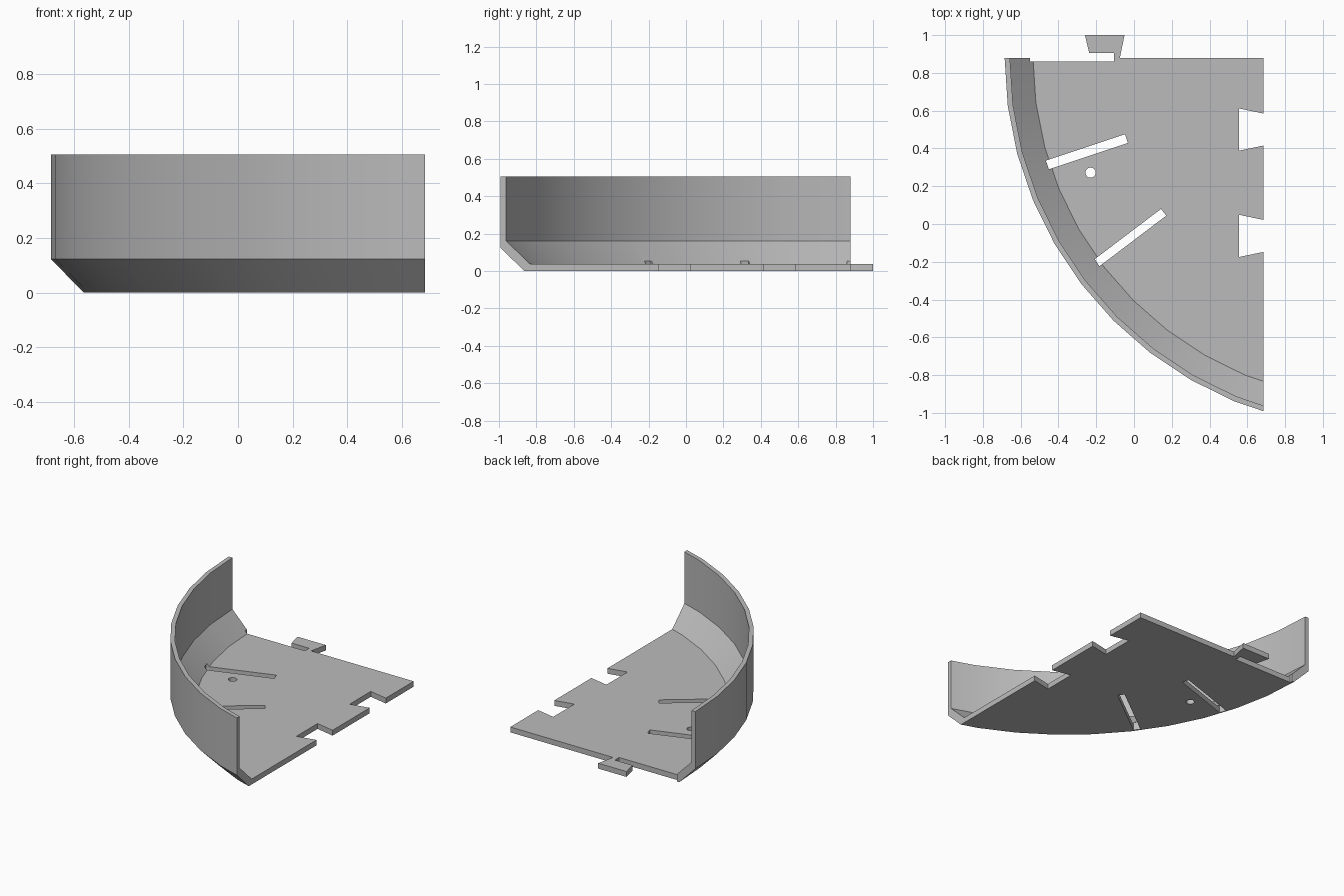
import bpy, bmesh, math
from mathutils import Vector

if "Cube" in bpy.data.objects:
    bpy.data.objects.remove(bpy.data.objects["Cube"])

FLOOR = 0.036                      # floor thickness
CENTRE = Vector((1.283, 0.88, 0))  # axis of the curved wall
SIDE = 0.685                       # straight side edge
BACK = 0.88                        # straight back edge

grey = bpy.data.materials.new("plain grey")
grey.use_nodes = True
grey.diffuse_color = (0.5, 0.5, 0.5, 1)
grey.node_tree.nodes["Principled BSDF"].inputs["Base Color"].default_value = (0.5, 0.5, 0.5, 1)


def make_object(name, bm):
    bmesh.ops.recalc_face_normals(bm, faces=bm.faces)
    mesh = bpy.data.meshes.new(name)
    bm.to_mesh(mesh)
    bm.free()
    mesh.materials.append(grey)
    obj = bpy.data.objects.new(name, mesh)
    bpy.context.collection.objects.link(obj)
    return obj


def prism(name, outline, low, high):
    bm = bmesh.new()
    face = bm.faces.new([bm.verts.new((x, y, low)) for x, y in outline])
    extruded = bmesh.ops.extrude_face_region(bm, geom=[face], use_keep_orig=True)
    top = [v for v in extruded["geom"] if isinstance(v, bmesh.types.BMVert)]
    bmesh.ops.translate(bm, verts=top, vec=(0, 0, high - low))
    return make_object(name, bm)


def activate(obj):
    bpy.ops.object.select_all(action='DESELECT')
    obj.select_set(True)
    bpy.context.view_layer.objects.active = obj


def cut(target, outline, high=0.054):
    cutter = prism("cutter", outline, -0.1, high)
    cutter.hide_render = True
    mod = target.modifiers.new("cut", 'BOOLEAN')
    mod.operation = 'DIFFERENCE'
    mod.solver = 'EXACT'
    mod.object = cutter
    activate(target)
    bpy.ops.object.modifier_apply(modifier=mod.name)
    bpy.data.objects.remove(cutter)


def bar(start, end, width):
    a, b = Vector(start), Vector(end)
    d = (b - a).normalized() * width / 2
    n = Vector((-d.y, d.x))
    return [a + n, a - n, b - n, b + n]


# Floor and chamfered wall: one section swept around the axis
section = [(0.5, 0), (1.848, 0), (1.968, 0.122), (1.968, 0.505),
           (1.94, 0.505), (1.94, 0.16), (1.818, FLOOR), (0.5, FLOOR)]
bm = bmesh.new()
rings = []
for i in range(11):
    a = math.radians(7.5 * i)
    rings.append([bm.verts.new(CENTRE + Vector((-r * math.cos(a), -r * math.sin(a), z)))
                  for r, z in section])
for one, two in zip(rings, rings[1:]):
    for k in range(len(section)):
        j = (k + 1) % len(section)
        bm.faces.new((one[k], one[j], two[j], two[k]))
bm.faces.new(rings[0])
bm.faces.new(rings[-1])
# Trim along the straight side and close the cut
bmesh.ops.bisect_plane(bm, geom=bm.verts[:] + bm.edges[:] + bm.faces[:],
                       plane_co=(SIDE, 0, 0), plane_no=(1, 0, 0), clear_outer=True)
bmesh.ops.edgeloop_fill(bm, edges=[e for e in bm.edges if e.is_boundary])
shell = make_object("curved_tray", bm)

# Flared sockets in the side edge
for y in (0.5, -0.063):
    cut(shell, [(0.555, y - 0.112), (SIDE + 0.1, y - 0.064),
                (SIDE + 0.1, y + 0.064), (0.555, y + 0.112)])

# Slanted slots, round hole and back clearance
cut(shell, bar((-0.463, 0.311), (-0.04, 0.452), 0.048))
cut(shell, bar((-0.197, -0.206), (0.157, 0.062), 0.045))
cut(shell, [(-0.23 + 0.027 * math.cos(t * math.pi / 8),
             0.272 + 0.027 * math.sin(t * math.pi / 8)) for t in range(16)])
cut(shell, [(-0.55, 0.86), (-0.107, 0.86), (-0.107, 1), (-0.55, 1)])

# Hooked tab on the back edge
tab = prism("back_tab", [(-0.107, BACK), (-0.075, BACK), (-0.05, 1), (-0.26, 1),
                         (-0.237, 0.905), (-0.107, 0.905)], 0, FLOOR)

for obj in (shell, tab):
    activate(obj)
    bpy.ops.object.shade_smooth_by_angle(angle=math.radians(30))
